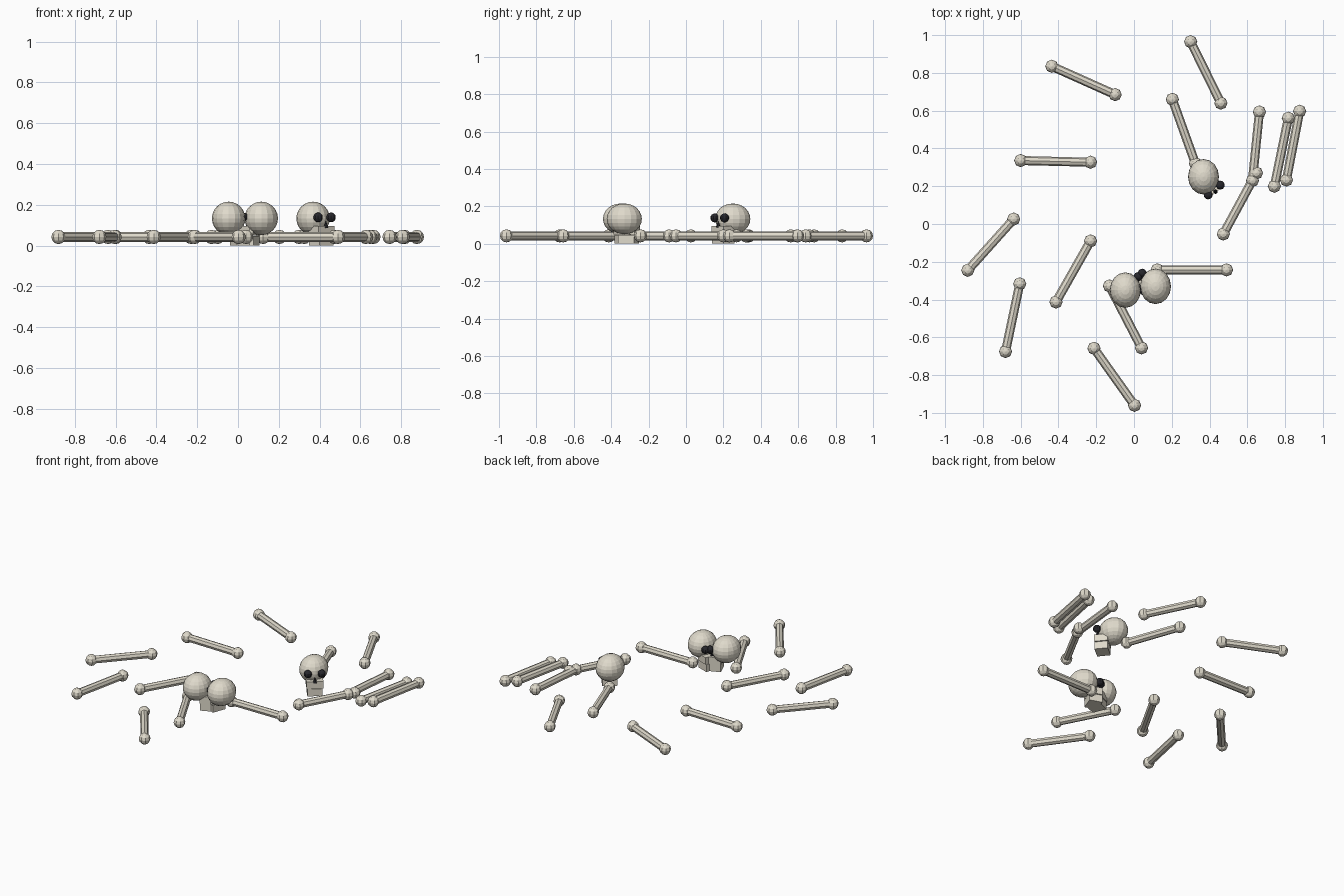
import bpy, math
from mathutils import Vector

if "Cube" in bpy.data.objects:
    bpy.data.objects.remove(bpy.data.objects["Cube"])


def material(name, rgb):
    m = bpy.data.materials.new(name)
    m.diffuse_color = (*rgb, 1)
    m.use_nodes = True
    m.node_tree.nodes["Principled BSDF"].inputs["Base Color"].default_value = m.diffuse_color
    return m


BONE = material("bone", (0.74, 0.70, 0.60))
DARK = material("socket_dark", (0.02, 0.02, 0.025))


def finish(name, mat, scale=(1, 1, 1), smooth=False):
    o = bpy.context.object
    o.name = name
    o.scale = scale
    o.data.materials.append(mat)
    if smooth:
        bpy.ops.object.shade_smooth_by_angle(angle=math.radians(30))
    return o


def ball(name, loc, scale, mat, seg, rings, smooth=False):
    bpy.ops.mesh.primitive_uv_sphere_add(segments=seg, ring_count=rings, radius=1, location=loc)
    return finish(name, mat, scale, smooth)


def long_bone(i, x1, y1, x2, y2, z=0.042):
    # shaft lying on the ground with a knob at each end
    a, b = Vector((x1, y1, z)), Vector((x2, y2, z))
    d = b - a
    bpy.ops.mesh.primitive_cylinder_add(vertices=8, radius=0.024, depth=d.length, location=(a + b) / 2,
                                        rotation=d.to_track_quat('Z', 'Y').to_euler())
    finish(f"bone_shaft_{i}", BONE)
    for k, p in enumerate((a, b)):
        ball(f"bone_knob_{i}_{k}", p, (0.035,) * 3, BONE, 8, 6)


def skull(i, x, y, facing):
    t = math.radians(facing)
    fwd = Vector((math.cos(t), math.sin(t), 0))
    side = Vector((-fwd.y, fwd.x, 0))
    c = Vector((x, y, 0))

    def at(f, s, z):
        return c + fwd * f + side * s + Vector((0, 0, z))

    ball(f"cranium_{i}", at(0, 0, 0.133), (0.082, 0.094, 0.082), BONE, 16, 12)
    # upper and lower jaw blocks
    for part, z, h, w in (("upper", 0.072, 0.045, 0.1), ("lower", 0.024, 0.047, 0.09)):
        bpy.ops.mesh.primitive_cube_add(size=1, location=at(0.065, 0, z), rotation=(0, 0, t))
        finish(f"{part}_jaw_{i}", BONE, (0.08, w, h))
    # eye sockets and nose hole
    for s in (-1, 1):
        ball(f"eye_socket_{i}_{s}", at(0.09, s * 0.041, 0.138), (0.024,) * 3, DARK, 10, 8)
    bpy.ops.mesh.primitive_cone_add(vertices=6, radius1=0.014, radius2=0, depth=0.036, location=at(0.1, 0, 0.104))
    finish(f"nose_hole_{i}", DARK)


# scattered bones: end points on the ground plan
BONES = [
    (-0.435, 0.835, -0.10, 0.685), (0.30, 0.965, 0.46, 0.64),
    (0.203, 0.66, 0.325, 0.32), (-0.60, 0.336, -0.23, 0.327),
    (-0.637, 0.026, -0.88, -0.245), (-0.605, -0.317, -0.68, -0.675),
    (-0.23, -0.09, -0.413, -0.413), (0.664, 0.593, 0.627, 0.23),
    (0.648, 0.27, 0.473, -0.053), (0.817, 0.56, 0.743, 0.20),
    (0.877, 0.597, 0.807, 0.233), (0.123, -0.243, 0.49, -0.243),
    (-0.13, -0.328, 0.04, -0.656), (-0.212, -0.658, 0.003, -0.96),
]
for i, b in enumerate(BONES):
    long_bone(i, *b)

# three skulls: position and facing direction
for i, s in enumerate([(0.368, 0.25, -51), (-0.046, -0.35, 22), (0.114, -0.33, 160)]):
    skull(i, *s)
